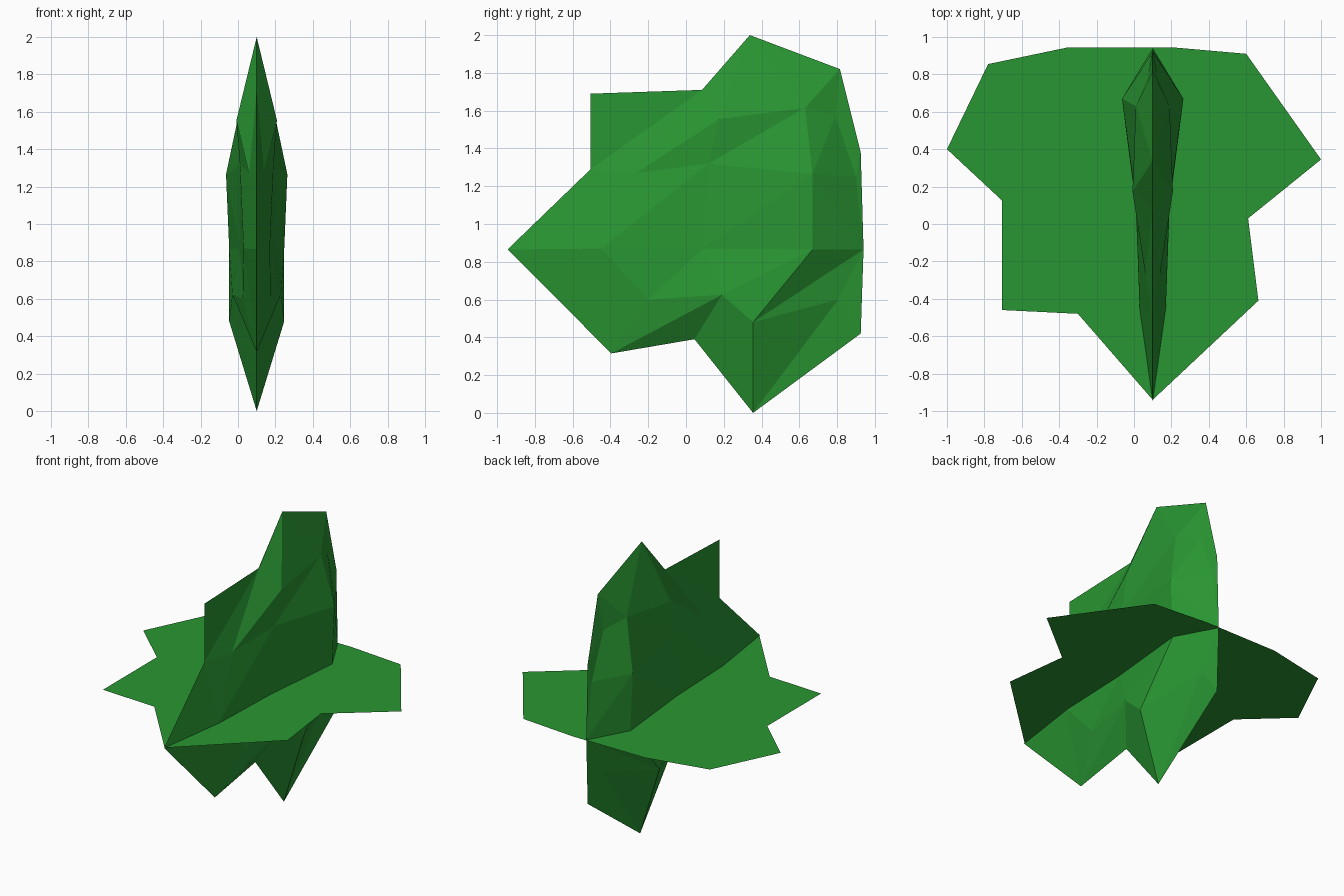
import bpy
from mathutils import Vector
from mathutils.geometry import delaunay_2d_cdt

if "Cube" in bpy.data.objects:
    bpy.data.objects.remove(bpy.data.objects["Cube"])

green = bpy.data.materials.new("leaf_green")
green.diffuse_color = (0.022, 0.305, 0.032, 1)
green.use_nodes = True
green.node_tree.nodes["Principled BSDF"].inputs["Base Color"].default_value = green.diffuse_color


def add_object(name, verts, faces, location):
    mesh = bpy.data.meshes.new(name)
    mesh.from_pydata(verts, [], faces)
    mesh.materials.append(green)
    obj = bpy.data.objects.new(name, mesh)
    obj.location = location
    bpy.context.collection.objects.link(obj)
    return obj


# Flat horizontal leaf
leaf = [(-1, .40), (-.78, .855), (-.35, .945), (.2, .945), (.6, .91), (1, .345),
        (.61, .03), (.665, -.41), (.1, -.94), (-.3, -.48), (-.705, -.46), (-.705, .125)]
leaf.reverse()
add_object("horizontal_leaf", [(x, y, 0) for x, y in leaf], [range(len(leaf))], (0, 0, .865))

# Vertical leaf: rim outline (y, z) lying on the mid plane
rim = [(-.945, .865), (-.505, 1.29), (-.505, 1.69), (.085, 1.71), (.338, 2), (.815, 1.82),
       (.925, 1.38), (.94, .865), (.925, .42), (.355, 0), (.045, .39), (-.395, .315)]

# Bulging inner points: (y, z, distance from the mid plane)
inner = {
    "A": (.63, 1.615, .09), "B": (.175, 1.555, .108), "C": (.79, 1.57, .025),
    "D": (.67, 1.265, .164), "E": (.9, 1.25, .012), "F": (.12, 1.32, .09),
    "G": (-.265, 1.27, .04), "H": (.67, .865, .147), "I": (.09, .87, .09),
    "J": (-.45, .87, .07), "K": (-.2, .6, .075), "L": (.19, .625, .13),
    "M": (.355, .48, .147), "N": (.805, .6, .025)}
n = len(rim)
index = {k: n + i for i, k in enumerate(inner)}

# Crease lines between inner points (letters) and rim points (numbers)
creases = ("1-3 1-G 0-J 3-B 3-G 4-A 4-B 5-A 5-C 6-E 7-E 7-D 7-H 7-M 7-N 9-M 9-N 10-M 10-L 11-L 11-K "
           "A-B A-F A-D A-C C-D C-E D-E D-H D-F H-M H-I F-B F-G F-I F-J G-B G-J I-J I-L "
           "J-K K-L L-M M-N")
point = lambda s: int(s) if s.isdigit() else index[s]
edges = [(i, (i + 1) % n) for i in range(n)]
edges += [tuple(point(s) for s in c.split("-")) for c in creases.split()]

flat = [Vector(p) for p in rim] + [Vector(p[:2]) for p in inner.values()]
depth = [0] * n + [p[2] for p in inner.values()]
co, _, faces, orig, _, _ = delaunay_2d_cdt(flat, edges, [], 1, 1e-5)
verts = [(depth[o[0]] if o else 0, c.x, c.y) for c, o in zip(co, orig)]
body = add_object("vertical_leaf", verts, faces, (.1, 0, 0))
mirror = body.modifiers.new("Mirror", 'MIRROR')
mirror.use_axis[0] = True
mirror.use_mirror_merge = True
